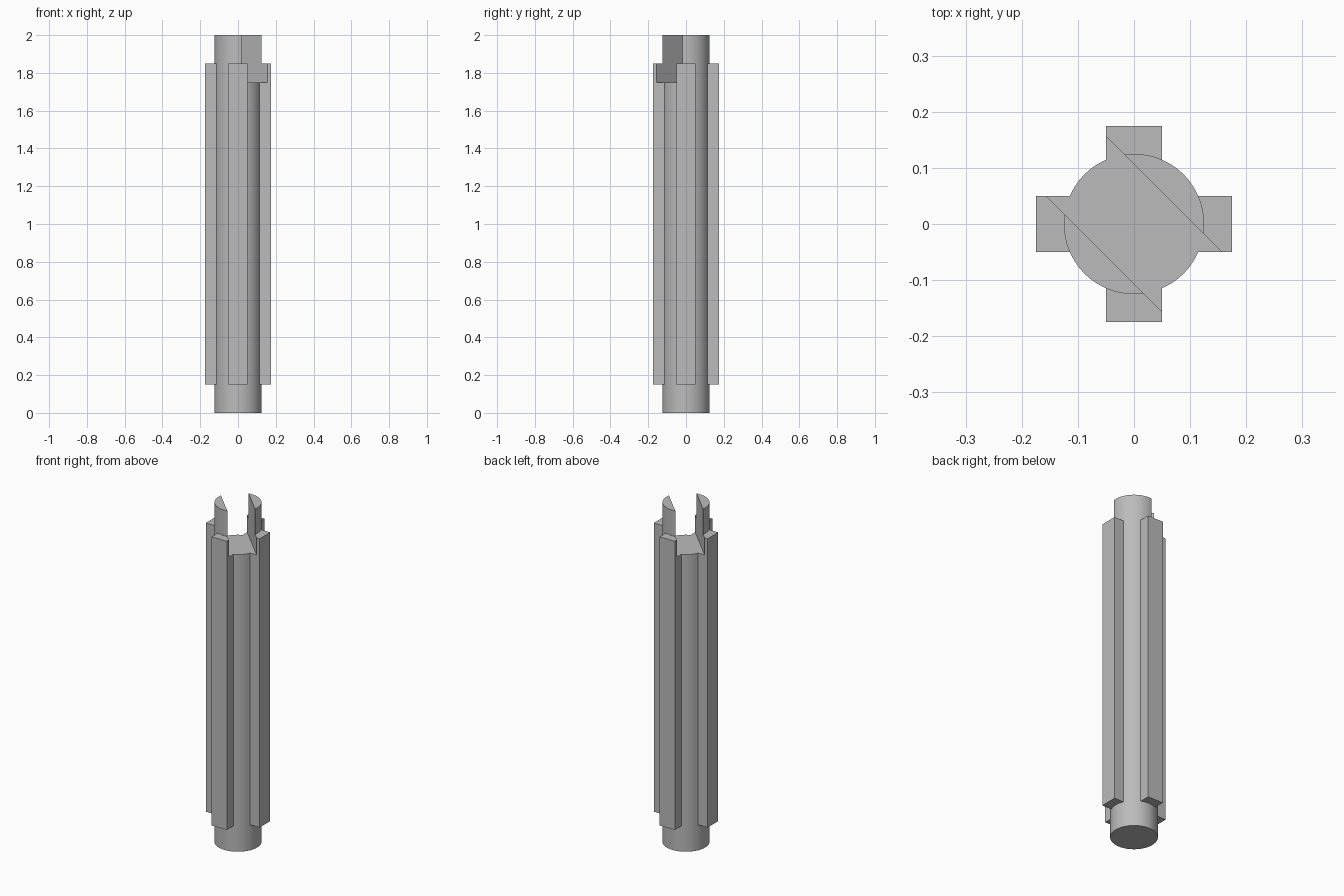
import bpy
from math import radians

if "Cube" in bpy.data.objects:
    bpy.data.objects.remove(bpy.data.objects["Cube"], do_unlink=True)

steel = bpy.data.materials.new("plain grey")
steel.use_nodes = True
grey = (0.5, 0.5, 0.5, 1)
steel.diffuse_color = grey
steel.node_tree.nodes["Principled BSDF"].inputs["Base Color"].default_value = grey


def box(name, size, z_low, turn):
    """Upright box standing on z_low, turned about the shaft axis."""
    bpy.ops.mesh.primitive_cube_add(size=1, location=(0, 0, z_low + size[2] / 2),
                                    rotation=(0, 0, radians(turn)))
    obj = bpy.context.object
    obj.name = name
    obj.scale = size
    bpy.ops.object.transform_apply(location=True, rotation=True, scale=True)
    obj.data.materials.append(steel)
    return obj


def combine(target, tool, operation):
    """Apply a boolean to the target and discard the tool."""
    mod = target.modifiers.new(operation.lower(), "BOOLEAN")
    mod.operation = operation
    mod.solver = "EXACT"
    mod.object = tool
    bpy.context.view_layer.objects.active = target
    bpy.ops.object.modifier_apply(modifier=mod.name)
    bpy.data.objects.remove(tool, do_unlink=True)


# Round core
bpy.ops.mesh.primitive_cylinder_add(vertices=64, radius=0.125, depth=2, location=(0, 0, 1))
shaft = bpy.context.object
shaft.name = "splined_shaft"
bpy.ops.object.transform_apply(location=True)
shaft.data.materials.append(steel)

# Four splines, as two bars crossing through the core
for turn in (0, 90):
    combine(shaft, box("spline_bar", (0.35, 0.1, 1.7), 0.15, turn), "UNION")

# Diagonal slot across the top
combine(shaft, box("slot_cutter", (1, 0.15, 0.5), 1.75, -45), "DIFFERENCE")

# Smooth barrel with sharp edges
bpy.ops.object.select_all(action="DESELECT")
shaft.select_set(True)
bpy.context.view_layer.objects.active = shaft
bpy.ops.object.shade_smooth_by_angle(angle=radians(30))
